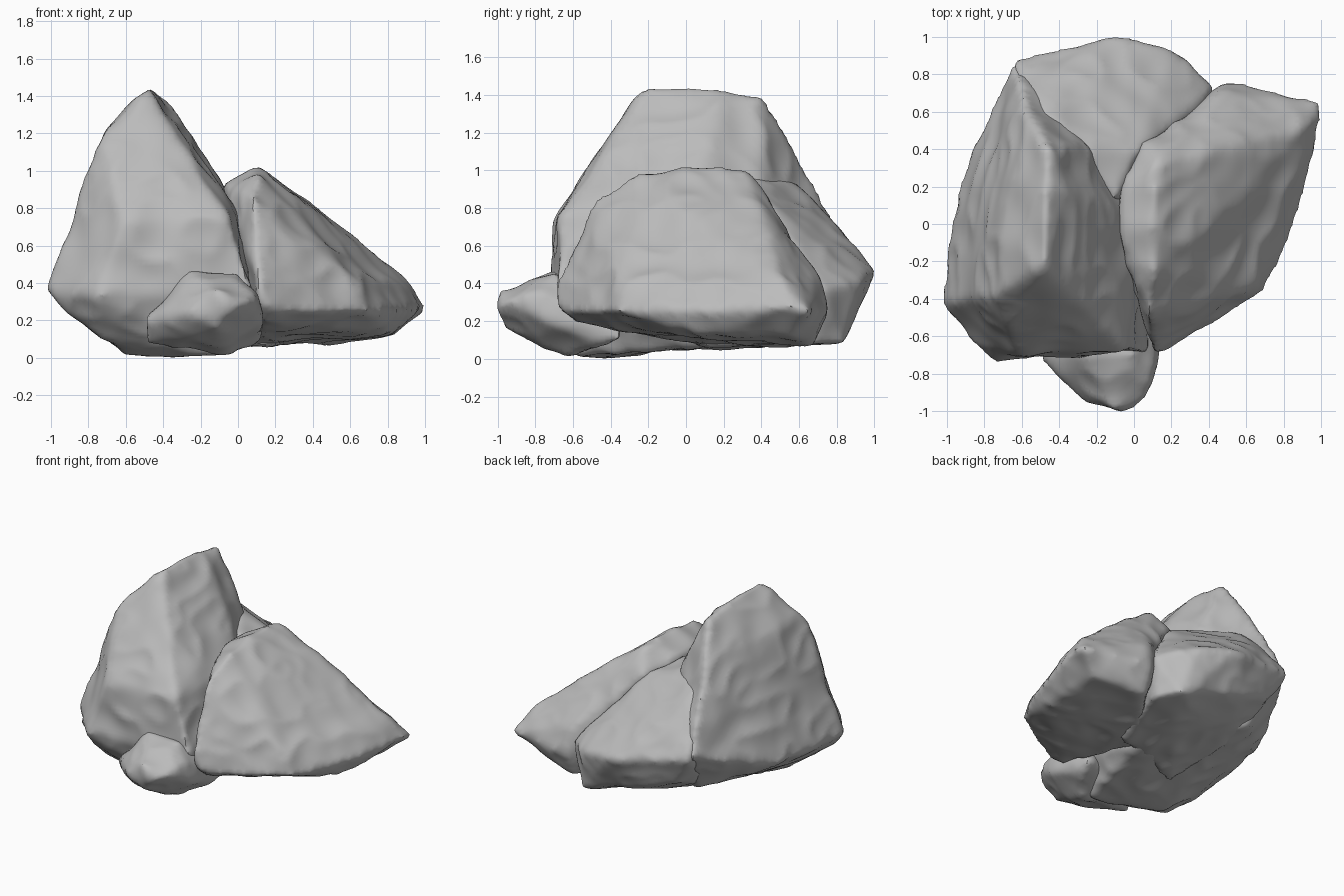
import bpy
import bmesh
from mathutils import Vector, noise

default_cube = bpy.data.objects.get("Cube")
if default_cube:
    bpy.data.objects.remove(default_cube, do_unlink=True)

# One plain stone colour
stone = bpy.data.materials.new("stone grey")
stone.use_nodes = True
colour = (0.5, 0.5, 0.5, 1)
stone.diffuse_color = colour
shader = next(n for n in stone.node_tree.nodes if n.type == "BSDF_PRINCIPLED")
shader.inputs["Base Color"].default_value = colour
shader.inputs["Roughness"].default_value = 0.9


def weather(point, seed):
    """Height of the worn surface: broad dents plus small chips."""
    shifted = point + Vector((seed, seed, seed))
    broad = noise.noise(shifted * 3)
    chips = abs(noise.noise(shifted * 5)) - 0.2
    return broad * 0.02 - chips * 0.025


def hull_mesh(name, corners):
    """Closed convex block around the corners."""
    bm = bmesh.new()
    for corner in corners:
        bm.verts.new(corner)
    hull = bmesh.ops.convex_hull(bm, input=bm.verts)
    loose = set(hull["geom_interior"] + hull["geom_unused"])
    bmesh.ops.delete(bm, geom=[v for v in loose if isinstance(v, bmesh.types.BMVert)],
                     context="VERTS")
    bmesh.ops.recalc_face_normals(bm, faces=bm.faces)
    mesh = bpy.data.meshes.new(name)
    bm.to_mesh(mesh)
    bm.free()
    return mesh


def make_rock(name, corners, seed, rounding=5):
    """Hull the corners, refine evenly, round the edges, weather the faces."""
    rock = bpy.data.objects.new(name, hull_mesh(name, corners))
    bpy.context.collection.objects.link(rock)
    for other in bpy.context.selected_objects:
        other.select_set(False)
    rock.select_set(True)
    bpy.context.view_layer.objects.active = rock

    remesh = rock.modifiers.new("even grain", "REMESH")
    remesh.mode = "VOXEL"
    remesh.voxel_size = 0.028
    soften = rock.modifiers.new("rounded edges", "SMOOTH")
    soften.factor = 0.5
    soften.iterations = rounding
    for modifier_name in [m.name for m in rock.modifiers]:
        bpy.ops.object.modifier_apply(modifier=modifier_name)

    mesh = rock.data
    normals = [v.normal.copy() for v in mesh.vertices]
    for vert, normal in zip(mesh.vertices, normals):
        vert.co += normal * (weather(vert.co, seed) + 0.004)
        vert.co.z = max(vert.co.z, 0)
    mesh.materials.clear()
    mesh.materials.append(stone)
    bpy.ops.object.shade_smooth_by_angle(angle=0.8)


# Tall boulder: ridge, shoulders, rear edge, waist and underside
make_rock("tall_boulder", [
    (-.48, -.22, 1.43), (-.47, .1, 1.45), (-.46, .4, 1.4), (-.35, .2, 1.34),
    (-.74, -.38, 1.19), (-.7, .1, 1.2), (-.56, .57, 1.13), (-.59, .7, .88), (-.65, .87, .56),
    (-.16, .1, .98), (-.19, -.26, .98), (-.08, -.36, .87), (-.45, -.5, 1.06),
    (-.6, -.7, .74), (-.05, -.67, .75), (.03, 0, .75),
    (-1.02, -.42, .36), (-.97, 0, .36), (-.92, .25, .36), (-.75, -.73, .33), (.07, -.68, .35),
    (-.75, -.55, .12), (-.6, -.4, .01), (-.1, -.58, 0), (.05, .1, .07), (0, .4, .5),
    (-.5, .6, .2),
], seed=2)

# Low wedge behind the boulder, sloping down to the rear
make_rock("rear_wedge", [
    (-.1, .13, .93), (-.3, .4, .97), (.02, .38, .89), (-.5, .58, .95), (-.6, .7, .8),
    (-.64, .87, .55), (-.1, 1, .46), (.21, .93, .41), (.44, .73, .37),
    (-.4, -.1, .05), (.2, .1, .08), (-.55, .5, .2),
    (-.5, .82, .32), (-.2, .88, .23), (.3, .84, .07), (.38, .66, .08),
], seed=11)

# Leaning slab: crest, front edge, low end, back edge and underside
make_rock("leaning_slab", [
    (.11, -.26, .99), (.1, 0, 1.02), (.13, .31, 1.01), (-.07, -.1, .92), (-.08, .18, .91),
    (.08, -.48, .86), (.1, -.69, .42), (.12, -.7, .27), (.37, -.57, .24), (.3, -.5, .55),
    (.7, -.37, .25), (.64, -.33, .4), (.85, 0, .25), (1.02, .55, .27), (1, .66, .25),
    (.93, .52, .4), (.75, .69, .3), (.48, .75, .25), (.45, .7, .44), (.06, .43, .84),
    (.14, -.58, .19), (.4, -.35, .17), (.8, .1, .13), (.85, .57, .11), (.45, .67, .07),
    (.05, .1, .08),
], seed=7)

# Small stone tucked under the front, reaching back below the slab
make_rock("small_front_stone", [
    (-.03, -1.01, .27), (-.1, -1, .36), (-.26, -.7, .46), (0, -.7, .45), (.11, -.77, .37),
    (.13, -.72, .2), (.06, -.94, .3), (-.38, -.82, .27), (-.27, -.95, .24), (-.12, -.95, .16),
    (-.05, -.62, .01), (-.5, -.64, .07), (-.5, -.72, .2), (-.42, -.5, .3), (0, -.5, .4),
    (.12, -.33, .13), (.1, -.45, .06),
], seed=4)
